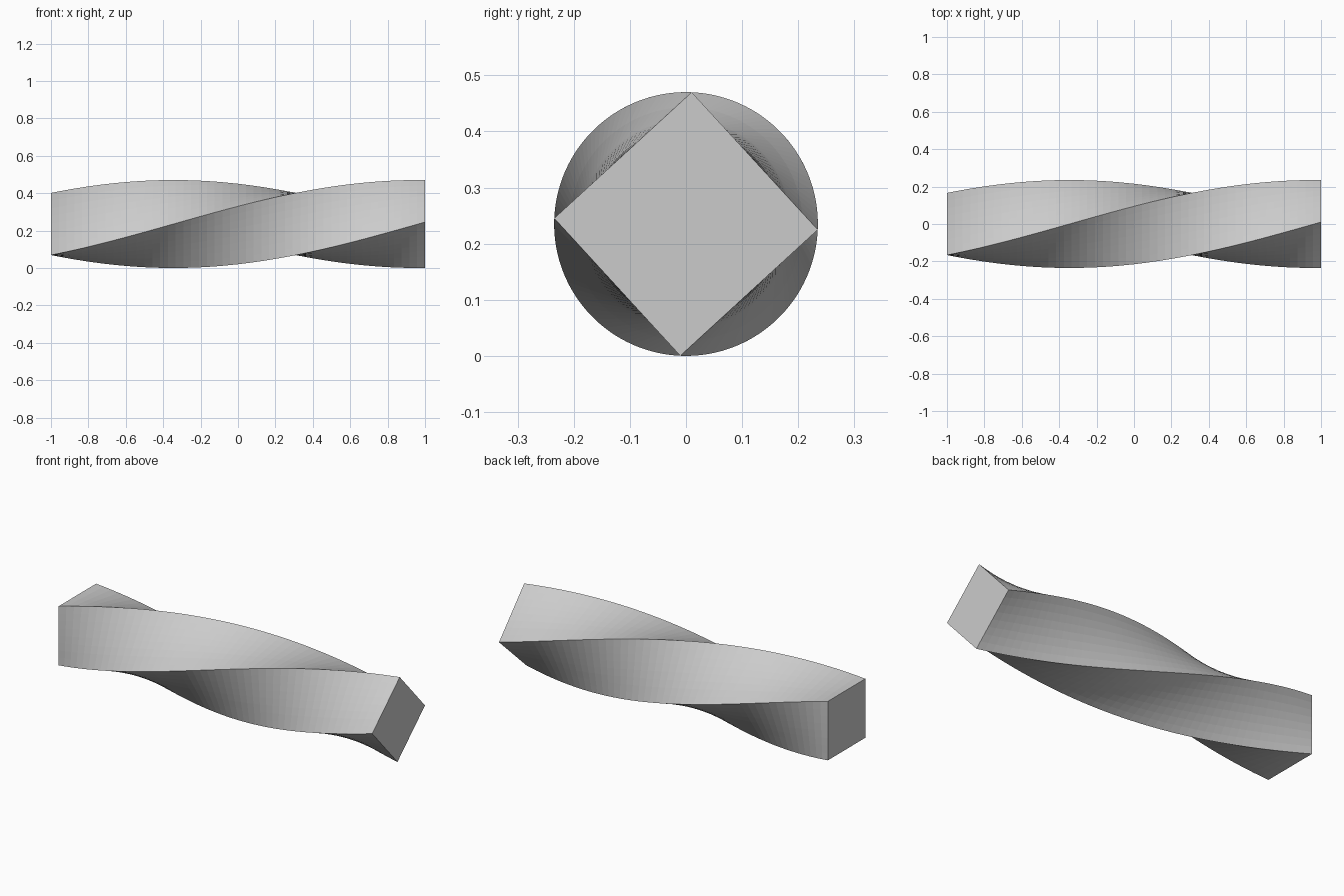
import bpy, bmesh
from math import radians
from mathutils import Matrix, Vector

if "Cube" in bpy.data.objects:
    bpy.data.objects.remove(bpy.data.objects["Cube"])

RADIUS = 0.235           # centre to corner of the square section
HALF = RADIUS / 2 ** 0.5
TWIST = radians(-137.5)  # total twist about x
LENGTH_STEPS, SIDE_STEPS = 48, 8

# Square section in the y-z plane, each side split evenly
corners = [Vector((0, y * HALF, z * HALF)) for y, z in ((-1, -1), (1, -1), (1, 1), (-1, 1))]
section = [corners[i].lerp(corners[(i + 1) % 4], j / SIDE_STEPS)
           for i in range(4) for j in range(SIDE_STEPS)]

# Sweep the section along x while turning it
bm = bmesh.new()
rings = []
for k in range(LENGTH_STEPS + 1):
    t = k / LENGTH_STEPS
    turn = Matrix.Rotation(TWIST * t, 3, 'X')
    offset = Vector((-1 + 2 * t, 0, RADIUS))
    rings.append([bm.verts.new(turn @ p + offset) for p in section])

n = len(section)
for a, b in zip(rings, rings[1:]):
    for i in range(n):
        j = (i + 1) % n
        bm.faces.new((a[i], a[j], b[j], b[i]))

# Flat end caps
bm.faces.new(rings[0])
bm.faces.new(rings[-1])
bmesh.ops.recalc_face_normals(bm, faces=bm.faces)

mesh = bpy.data.meshes.new("twisted_bar")
bm.to_mesh(mesh)
bm.free()
bpy.context.collection.objects.link(bpy.data.objects.new("twisted_bar", mesh))
